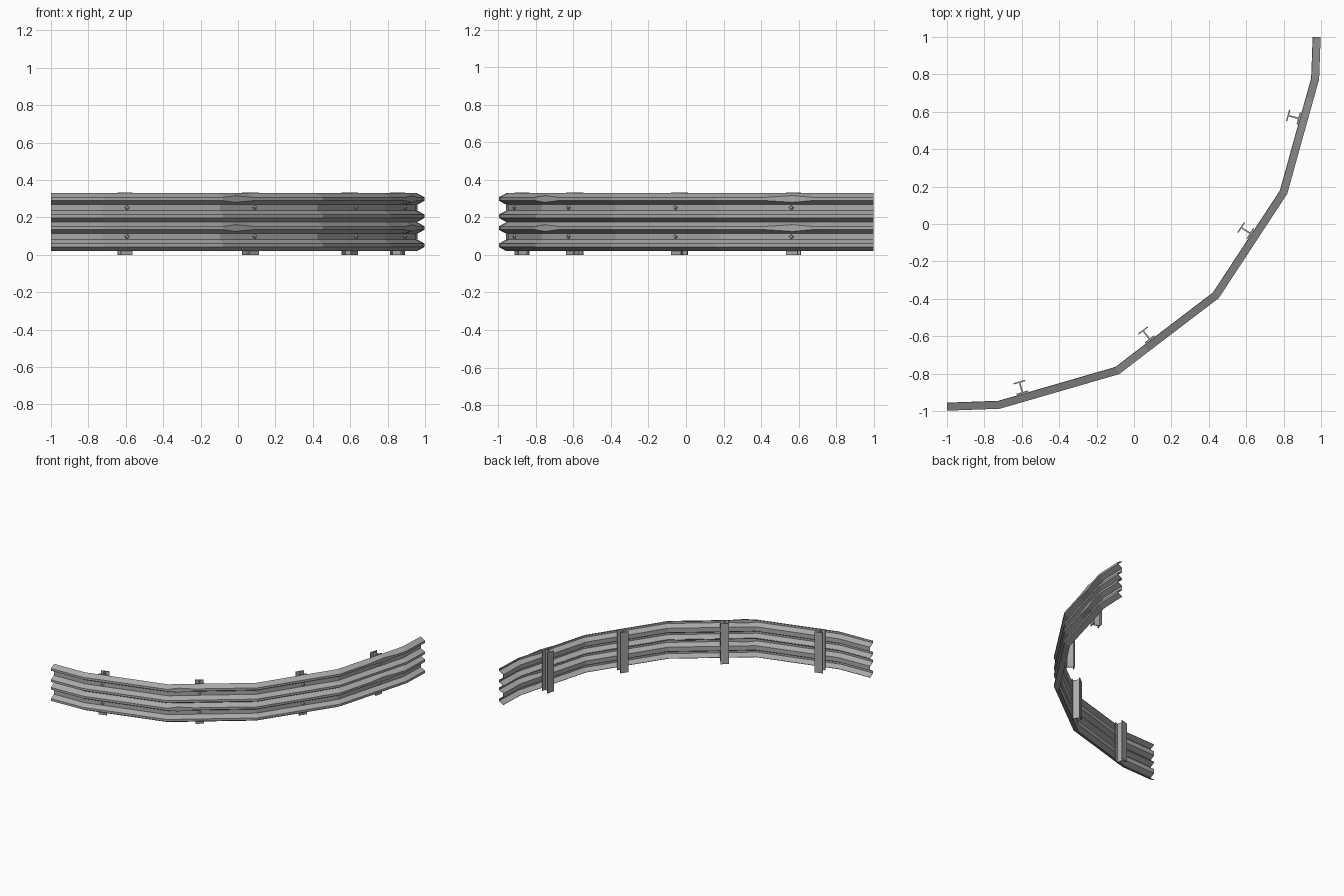
import bpy, bmesh, math
from mathutils import Vector

cube = bpy.data.objects.get("Cube")
if cube:
    bpy.data.objects.remove(cube)

steel = bpy.data.materials.new("galvanised grey")
steel.use_nodes = True
grey = (0.40, 0.40, 0.40, 1)
steel.diffuse_color = grey
steel.node_tree.nodes["Principled BSDF"].inputs["Base Color"].default_value = grey

# Inner edge of the rail in plan, with the splice swellings as (x, y, flare)
PATH = [(-1, -.953, 0), (-.725, -.943, 0), (-.10, -.762, 0), (-.04, -.716, 1),
        (.05, -.647, 0), (.42, -.365, 0), (.778, .18, 0), (.85, .44, 0),
        (.889, .58, 1), (.917, .68, 0), (.945, .78, 0), (.953, 1, 0)]
DEPTH, HEIGHT, SHEET = .045, .155, .004


def make_object(name, bm):
    mesh = bpy.data.meshes.new(name)
    bmesh.ops.recalc_face_normals(bm, faces=bm.faces)
    bm.to_mesh(mesh)
    bm.free()
    mesh.materials.append(steel)
    obj = bpy.data.objects.new(name, mesh)
    bpy.context.collection.objects.link(obj)
    return obj


def outward(a, b):
    """Plan direction away from the curve centre, for a run from a to b."""
    d = (b - a).normalized()
    return Vector((d.y, -d.x))


def beam_profile(flare):
    """W cross-section as (depth, height), bottom to top."""
    mid, crest, flat, valley = HEIGHT / 2, .046, .009, .016
    wide = flat + .009 * flare
    return [(.004, 0), (DEPTH, mid - crest - flat), (DEPTH, mid - crest + flat),
            (.006, mid - valley), (.006, mid + valley),
            (DEPTH, mid + crest - wide), (DEPTH, mid + crest + wide), (.004, HEIGHT)]


def make_beam(name, z0):
    points = [Vector(p[:2]) for p in PATH]
    normals = [outward(a, b) for a, b in zip(points, points[1:])]
    bm = bmesh.new()
    rows = []
    for i, p in enumerate(points):
        if i == 0:
            mitre = Vector((0, -1))
        elif i == len(points) - 1:
            mitre = Vector((1, 0))
        else:
            mitre = (normals[i - 1] + normals[i]).normalized()
            mitre /= mitre.dot(normals[i])
        rows.append([bm.verts.new((*(p + mitre * d), z0 + z))
                     for d, z in beam_profile(PATH[i][2])])
    for r, s in zip(rows, rows[1:]):
        for k in range(len(r) - 1):
            bm.faces.new((r[k], s[k], s[k + 1], r[k + 1]))
    obj = make_object(name, bm)
    # Make the front of the sheet face outward before thickening inward
    if obj.data.polygons[0].normal.dot(Vector((0, -1, 0))) < 0:
        obj.data.flip_normals()
    mod = obj.modifiers.new("sheet thickness", "SOLIDIFY")
    mod.thickness, mod.offset = SHEET, -1


make_beam("lower_rail", .02)
make_beam("upper_rail", .02 + HEIGHT)


# I-section posts on the inner side
def make_post(name, centre, normal):
    side = Vector((-normal.y, normal.x))
    f, w, d, t = .032, .004, .033, .007
    outline = [(-f, -d), (f, -d), (f, t - d), (w, t - d), (w, d - t), (f, d - t),
               (f, d), (-f, d), (-f, d - t), (-w, d - t), (-w, t - d), (-f, t - d)]
    bm = bmesh.new()
    base = bm.faces.new([bm.verts.new((*(centre + side * a + normal * b), 0))
                         for a, b in outline])
    top = bmesh.ops.extrude_face_region(bm, geom=[base])["geom"]
    verts = [v for v in top if isinstance(v, bmesh.types.BMVert)]
    bmesh.ops.translate(bm, verts=verts, vec=(0, 0, .333))
    make_object(name, bm)


# Four-sided bolt heads in the valleys of the rails
def make_bolt(name, at, normal):
    bm = bmesh.new()
    bmesh.ops.create_cone(bm, cap_ends=True, segments=4, radius1=.015,
                          radius2=.009, depth=.012)
    obj = make_object(name, bm)
    n = Vector((*normal, 0))
    side = Vector((0, 0, 1)).cross(n)
    for v in obj.data.vertices:
        c = v.co.copy()
        v.co = at + side * c.x + Vector((0, 0, c.y)) + n * c.z


# Each post: plan centre and the path run it stands behind
POSTS = [(-.606, -.868, 1), (.062, -.588, 4), (.598, -.035, 5), (.842, .575, 7)]
for number, (x, y, run) in enumerate(POSTS, 1):
    centre = Vector((x, y))
    a, b = (Vector(p[:2]) for p in PATH[run:run + 2])
    normal = outward(a, b)
    gap = (a - centre).dot(normal)
    make_post(f"post_{number}", centre + normal * (gap - .033), normal)
    for label, z in (("lower", .0975), ("upper", .2525)):
        spot = centre + normal * (gap + .011)
        make_bolt(f"{label}_bolt_{number}", Vector((*spot, z)), normal)
